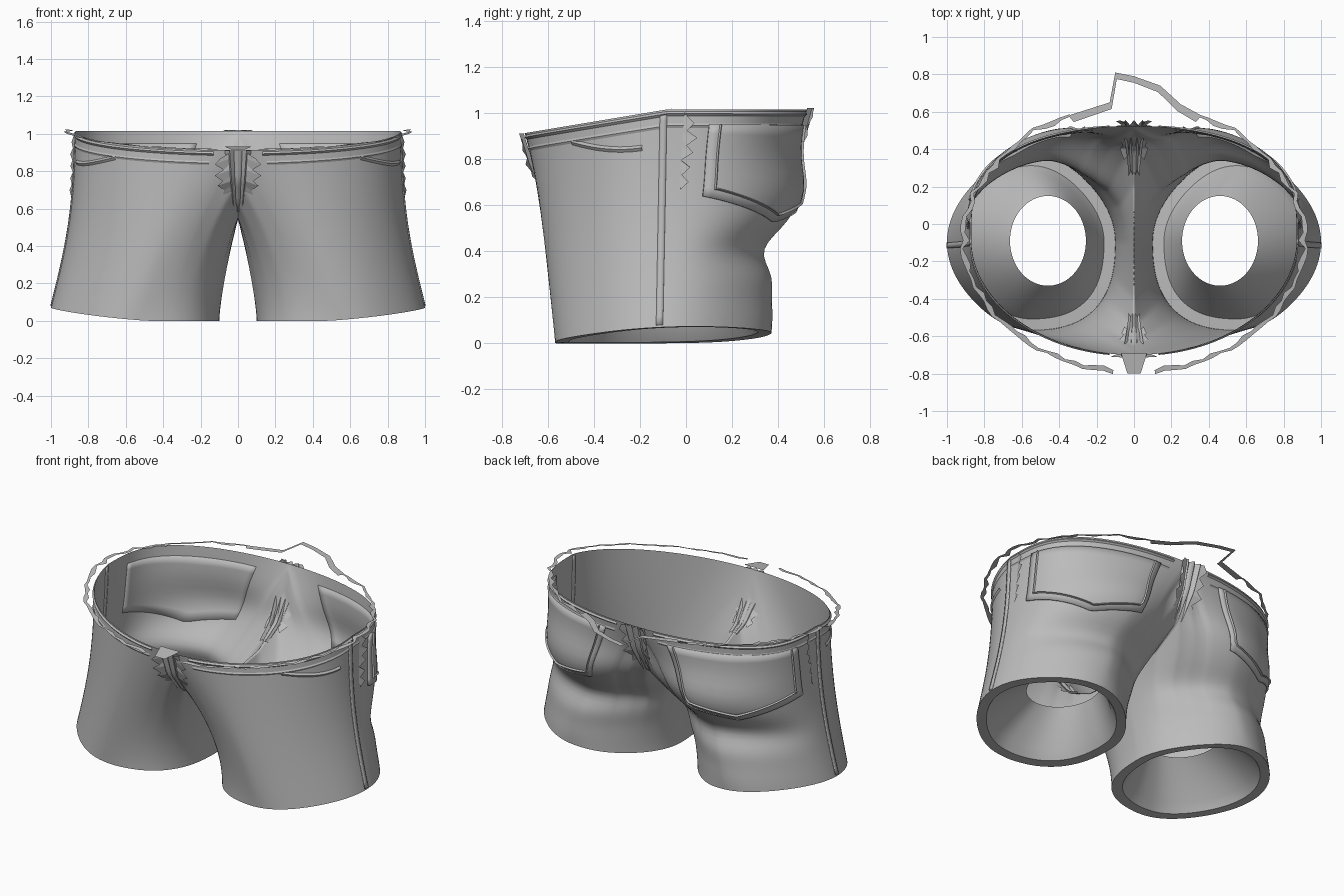
import bpy, math, random
from math import sin, cos, radians, pi, exp
from mathutils import Vector

random.seed(4)
cube = bpy.data.objects.get("Cube")
if cube:
    bpy.data.objects.remove(cube, do_unlink=True)

cloth = bpy.data.materials.new("grey_cloth")
cloth.use_nodes = True
GREY = (0.5, 0.5, 0.5, 1)
cloth.diffuse_color = GREY
bsdf = next(n for n in cloth.node_tree.nodes if n.type == "BSDF_PRINCIPLED")
bsdf.inputs["Base Color"].default_value = GREY
bsdf.inputs["Roughness"].default_value = 0.8

# Centre seam in the x = 0 plane, from back waist under the crotch to front waist (y, z)
SEAM = [(.52, 1.02), (.47, .85), (.37, .69), (.2, .58), (0, .545),
        (-.2, .54), (-.4, .55), (-.55, .62), (-.65, .75), (-.7, .91)]


def seam(s):
    f = min(max(s, 0), 1) * (len(SEAM) - 1)
    i = min(int(f), len(SEAM) - 2)
    a, b = Vector(SEAM[i]), Vector(SEAM[i + 1])
    return a.lerp(b, f - i)


def hem(a, inset=0):
    """Point on the leg opening at angle a; fuller at the inner front corner."""
    c, s = cos(a), sin(a)
    f = 1 + (.07 if c < 0 and s < 0 else -.045) * sin(2 * a) ** 2
    x = .55 + (.45 - inset) * c * f
    y = -.098 + (.47 - inset) * s * f
    z = .07 * max(0, (x - .1) / .9) ** 1.5 + .02 * s * min(1, x / .5)
    return Vector((x, y, max(0, z)))


def waist(w):
    """Top edge: outer half is the waistline, inner half is the centre seam."""
    if w > 90:
        y, z = seam((w - 90) / 180)
        return Vector((0, y, z))
    s = sin(radians(w))
    y = -.08 + (.605 * s ** .63 if s > 0 else .62 * s)
    return Vector((.87 * max(0, cos(radians(w))), y, min(1.015, .91 + .167 * (y + .71))))


def hem_angle(w):
    return radians(w * 115 / 90 if w <= 90 else 115 + (w - 90) * 130 / 180)


def surf(w, t):
    """Cloth surface: w runs round one leg, t runs from hem to top."""
    a = hem_angle(w)
    low, top = hem(a), waist(w)
    inner = max(0, -cos(a))
    fullness = .4 * inner + (.65 * abs(sin(2 * a)) if inner else 0)
    p = low.lerp(top, max(0, t) ** (1 + fullness))
    p.z = low.z + (top.z - low.z) * t
    back, z = max(0, sin(a)), p.z
    p.y += back * (.045 * exp(-((z - .66) / .13) ** 2) - .08 * exp(-((z - .4) / .1) ** 2)
                   - .018 * exp(-((z - .22) / .1) ** 2))
    p.x -= .035 * max(0, cos(a)) * sin(pi * t)
    return p


def normal(w, t):
    e = .01
    du = surf(w + 1, t) - surf(w - 1, t)
    dt = surf(w, min(1, t + e)) - surf(w, max(0, t - e))
    return du.cross(dt).normalized()


def lifted(w, t, h):
    return surf(w, t) + normal(w, t) * h


def loft(name, rows, closed=False, mirror=True, thick=0, smooth=True):
    """Skin a grid of points."""
    n = len(rows[0])
    faces = []
    for r in range(len(rows) - 1):
        for i in range(n if closed else n - 1):
            j = (i + 1) % n
            faces.append((r * n + i, r * n + j, (r + 1) * n + j, (r + 1) * n + i))
    mesh = bpy.data.meshes.new(name)
    mesh.from_pydata([p for row in rows for p in row], [], faces)
    mesh.materials.append(cloth)
    ob = bpy.data.objects.new(name, mesh)
    bpy.context.collection.objects.link(ob)
    if thick:
        m = ob.modifiers.new("Thickness", "SOLIDIFY")
        m.thickness, m.offset = thick, -1
    if mirror:
        m = ob.modifiers.new("Mirror", "MIRROR")
        m.merge_threshold = .001
    if smooth:
        bpy.ops.object.select_all(action="DESELECT")
        ob.select_set(True)
        bpy.context.view_layer.objects.active = ob
        bpy.ops.object.shade_smooth_by_angle(angle=radians(40))
    return ob


def patch(name, w0, w1, low, high, lift, cols=24, rows=8):
    """Raised piece of cloth; low gives its bottom edge across the width."""
    grid = []
    for r in range(rows + 1):
        row = []
        for c in range(cols + 1):
            k = c / cols
            t = low(k) + (high - low(k)) * r / rows
            row.append(lifted(w0 + (w1 - w0) * k, t, lift))
        grid.append(row)
    return loft(name, grid, thick=lift * 1.2)


def ridge(name, path, width=.012, height=.01):
    """Raised stitched line along (w, t) points."""
    pts = [surf(*q) for q in path]
    sides = [[], [], []]
    for i, q in enumerate(path):
        n = normal(*q)
        tan = pts[min(i + 1, len(pts) - 1)] - pts[max(i - 1, 0)]
        side = n.cross(tan).normalized() * width
        sides[0].append(pts[i] - side + n * .001)
        sides[1].append(pts[i] + n * height)
        sides[2].append(pts[i] + side + n * .001)
    return loft(name, sides)


def span(a, b, n):
    return [a + (b - a) * i / n for i in range(n + 1)]


# Main cloth: inner cuff funnel, hem lip and outer surface of one leg, mirrored
ws = [-90 + 360 * i / 120 for i in range(120)]
hole = [Vector((.46 + .203 * cos(hem_angle(w)), -.09 + .24 * sin(hem_angle(w)), .28)) for w in ws]
lip = [hem(hem_angle(w), .06) + Vector((0, 0, .004)) for w in ws]
mid = [hem(hem_angle(w), .095) + Vector((0, 0, .06)) for w in ws]
body = [[surf(w, t) for w in ws] for t in span(0, 1, 32)]
loft("shorts_body", [hole, mid, lip] + body, closed=True)

# Waistband stitching
ridge("waistband_lower_seam", [(w, .925) for w in span(-82, 82, 60)], .01, .006)
ridge("waistband_upper_seam", [(w, .98) for w in span(-82, 82, 60)], .01, .01)


# Back pockets with pointed bottoms and stitched borders
def pocket_edge(k):
    return .6 - .11 * k / .6 if k < .6 else .49 + .07 * (k - .6) / .4

patch("back_pocket", 9, 77, pocket_edge, .93, .012)
stitch = [(13, t) for t in span(.93, .63, 8)]
stitch += [(13 + 61 * k, pocket_edge(k) + .035) for k in span(.02, .98, 20)]
stitch += [(74, t) for t in span(.61, .93, 8)]
ridge("back_pocket_stitching", stitch, .01, .022)

# Front pocket openings
ridge("front_pocket_opening",
      [(-42 + 32 * k, .92 - .08 * sin(k * pi / 2)) for k in span(0, 1, 16)], .012, .01)

# Outer side seams
patch("side_seam", -3, -.2, lambda k: .01, .99, .006, cols=2, rows=24)


# Frayed strips along the side and at the front and back centre
def fray(name, base, tip, n=10):
    rows = [[], []]
    for i in range(n + 1):
        k = i / n
        rows[0].append(base(k))
        rows[1].append(tip(k, random.uniform(.5, 1) if i % 2 else random.uniform(0, .3)))
    return loft(name, rows, smooth=False)


fray("side_fray", lambda k: lifted(2, .66 + .33 * k, .004),
     lambda k, j: lifted(2 + 4 * j, .63 + .34 * k, .025 * j + .006))


def centre(s, x, out):
    y, z = seam(s)
    return Vector((x, y + out, z))


fray("fly_fray", lambda k: centre(.78 + .21 * k, .03 + .02 * k, -.02),
     lambda k, j: centre(.76 + .21 * k, .05 + .03 * k + .06 * j * (.3 + k), -.02 - .02 * j))
fray("back_centre_fray", lambda k: centre(.24 * (1 - k), .025 + .02 * k, .025),
     lambda k, j: centre(.26 * (1 - k), .05 + .07 * j * (.3 + k), .025 + .03 * j))

# Narrow folded strips down the front and back centre seam
for name, s0, s1, out in (("fly_fold", .72, 1, -.02), ("back_fold", .3, 0, .03)):
    ks = span(0, 1, 12)
    loft(name, [[centre(s0 + (s1 - s0) * k, x * (.4 + .6 * k), out * f) for k in ks]
                for x, f in ((0, 1.2), (.022, .3), (.045, 1.2), (.07, .2))])


# Loose flat strip hanging around the waist
def strip_point(x, y):
    return Vector((x, y, min(1.022, .915 + .143 * (y + .8))))

outer_edge, inner_edge = [], []
for w in span(-83, 68, 44):
    a = radians(w)
    r = 1 + random.uniform(-.015, .015)
    r2 = r - random.uniform(.015, .04)
    outer_edge.append(strip_point(.92 * r * cos(a), -.08 + .72 * r * sin(a)))
    inner_edge.append(strip_point(.92 * r2 * cos(a), -.08 + .72 * r2 * sin(a)))
loft("loose_waist_strip", [outer_edge, inner_edge], smooth=False)

# Torn peak of the strip at the back and tab at the front
peak = [(.36, .58), (.25, .64), (.14, .74), (0, .79), (-.1, .81), (-.13, .65), (-.35, .58)]
loft("torn_back_peak", [[strip_point(x, y) for x, y in peak],
                        [strip_point(x * .92, y - .035) for x, y in peak]],
     mirror=False, smooth=False)
loft("front_tab", [[strip_point(-.07, -.69), strip_point(.07, -.69)],
                   [strip_point(-.035, -.8), strip_point(.035, -.8)]],
     mirror=False, smooth=False)
